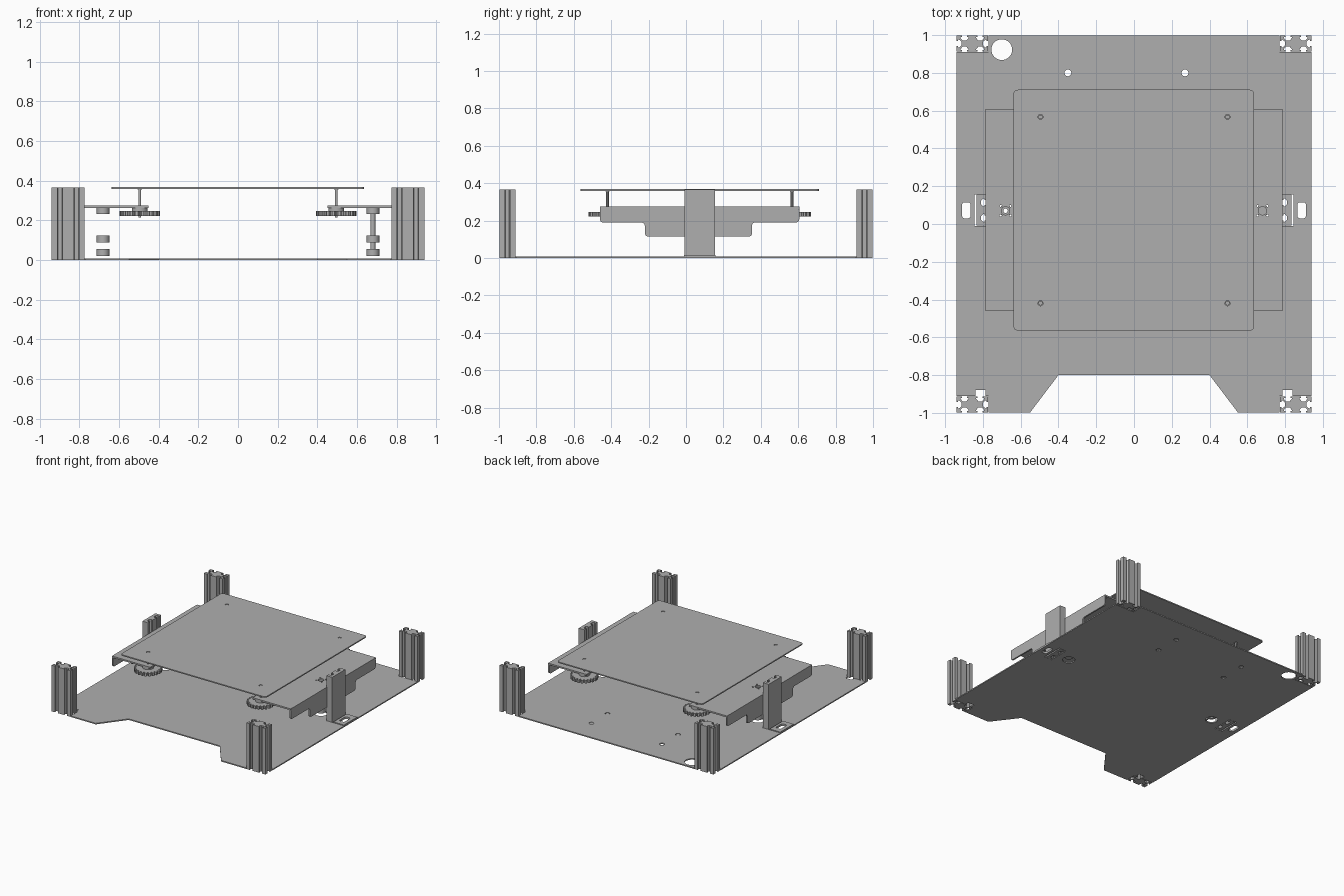
import bpy
from math import cos, sin, pi, radians
from mathutils import Matrix, Vector

old = bpy.data.objects.get("Cube")
if old:
    bpy.data.objects.remove(old, do_unlink=True)

GREY = (0.43, 0.43, 0.43, 1)
metal = bpy.data.materials.new("plain grey metal")
metal.use_nodes = True
metal.diffuse_color = GREY
metal.node_tree.nodes["Principled BSDF"].inputs["Base Color"].default_value = GREY


# Outline helpers
def circle(x, y, r, n=32):
    return [(x + r * cos(2 * pi * i / n), y + r * sin(2 * pi * i / n)) for i in range(n)]


def rect(x0, x1, y0, y1):
    return [(x0, y0), (x1, y0), (x1, y1), (x0, y1)]


def rounded(points, r, steps=5):
    out = []
    for i, p in enumerate(points):
        p = Vector(p)
        a = p + (Vector(points[i - 1]) - p).normalized() * r
        b = p + (Vector(points[(i + 1) % len(points)]) - p).normalized() * r
        for k in range(steps + 1):
            t = k / steps
            out.append(tuple(a * (1 - t) ** 2 + p * 2 * t * (1 - t) + b * t * t))
    return out


def slotted(cx, cy, w, d, slots):
    """Rectangle with T-slots; slot counts run bottom, right, top, left."""
    half = [(-.013, 0), (-.013, .008), (-.021, .008), (-.021, .013), (-.01, .026)]
    slot = half + [(-u, v) for u, v in reversed(half)]
    corners = rect(cx - w / 2, cx + w / 2, cy - d / 2, cy + d / 2)
    out = []
    for i, n in enumerate(slots):
        a, b = Vector(corners[i]), Vector(corners[(i + 1) % 4])
        along = (b - a).normalized()
        inward = Vector((-along.y, along.x))
        out.append(tuple(a))
        for k in range(n):
            mid = a.lerp(b, (k + .5) / n)
            out += [tuple(mid + along * u + inward * v) for u, v in slot]
    return out


def finish(ob):
    ob.data.materials.clear()
    ob.data.materials.append(metal)
    bpy.ops.object.select_all(action='DESELECT')
    ob.select_set(True)
    bpy.context.view_layer.objects.active = ob
    bpy.ops.object.shade_smooth_by_angle(angle=radians(30))


def extrude(name, loops, z0, z1, turn=Matrix()):
    """Solid slab from an outline followed by its holes."""
    curve = bpy.data.curves.new(name, 'CURVE')
    curve.dimensions = '2D'
    curve.fill_mode = 'BOTH'
    curve.extrude = (z1 - z0) / 2
    for loop in loops:
        spline = curve.splines.new('POLY')
        spline.points.add(len(loop) - 1)
        for pt, (x, y) in zip(spline.points, loop):
            pt.co = (x, y, 0, 1)
        spline.use_cyclic_u = True
    tmp = bpy.data.objects.new(name, curve)
    bpy.context.collection.objects.link(tmp)
    graph = bpy.context.evaluated_depsgraph_get()
    mesh = bpy.data.meshes.new_from_object(tmp.evaluated_get(graph))
    bpy.data.objects.remove(tmp, do_unlink=True)
    mesh.transform(turn @ Matrix.Translation((0, 0, (z0 + z1) / 2)))
    ob = bpy.data.objects.new(name, mesh)
    bpy.context.collection.objects.link(ob)
    finish(ob)


def rod(name, x, y, r, z0, z1, n=24):
    bpy.ops.mesh.primitive_cylinder_add(vertices=n, radius=r, depth=z1 - z0,
                                        location=(x, y, (z0 + z1) / 2))
    bpy.context.object.name = name
    finish(bpy.context.object)


# Base plate: notched corners, cable notches and a trapezoid cut in the front
right_half = [(.4, -.8), (.55, -.998), (.77, -.998), (.77, -.91), (.785, -.91),
              (.785, -.88), (.84, -.88), (.84, -.91), (.94, -.91), (.94, .91),
              (.77, .91), (.77, .998)]
base = right_half + [(-x, y) for x, y in reversed(right_half)]
holes = [circle(-.7, .923, .055)]
holes += [circle(x, y, .018) for x in (-.35, .27) for y in (.6, .8)]
for s in (-1, 1):
    holes.append(circle(s * .68, .07, .045))
    holes.append(rect(*sorted((s * .779, s * .925)), -.01, .157))
extrude("base_plate", [base] + holes, 0, .009)

# Heated bed with a screw hole at each corner
mounts = [(x, y) for x in (-.495, .495) for y in (-.42, .567)]
bed = rounded(rect(-.638, .636, -.564, .711), .025)
extrude("bed_plate", [bed] + [circle(x, y, .013) for x, y in mounts], .359, .368)

# Levelling screws and toothed thumb wheels under the bed
teeth = 22
for x, y in mounts:
    wheel = []
    for i in range(teeth):
        for r, off in ((.086, -.5), (.102, -.28), (.102, .28), (.086, .5)):
            a = 2 * pi * (i + off * .8) / teeth
            wheel.append((x + r * cos(a), y + r * sin(a)))
    extrude("thumb_wheel", [wheel], .222, .247)
    rod("wheel_hub", x, y, .04, .247, .264)
    rod("levelling_screw", x, y, .007, .215, .36, 12)
    rod("screw_head", x, y, .011, .356, .365, 12)

# Corner posts cut from double T-slot bar
for x in (-.856, .856):
    for y in (-.955, .955):
        extrude("corner_post", [slotted(x, y, .166, .085, (2, 1, 2, 1))], 0, .366)

# Local x, y, z become world y, z, x
to_side = Matrix(((0, 0, 1, 0), (1, 0, 0, 0), (0, 1, 0, 0), (0, 0, 0, 1)))
flange = rounded([(-.46, .275), (-.46, .19), (-.22, .19), (-.22, .115),
                  (.353, .115), (.353, .19), (.606, .19), (.606, .275)], .02)

for s in (-1, 1):
    # Bed carrier: flat arm, bent-down flange
    arm = rect(*sorted((s * .45, s * .785)), -.46, .608)
    bores = [circle(s * .68, .07, .022)]
    bores += [circle(s * .68 + .036 * cos(a), .07 + .036 * sin(a), .006, 12)
              for a in (pi / 4, 3 * pi / 4, 5 * pi / 4, 7 * pi / 4)]
    extrude("carrier_arm", [arm] + bores, .263, .275)
    extrude("carrier_flange", [flange], *sorted((s * .774, s * .786)), to_side)

    # Drive nut and split coupler
    ring = [circle(s * .68, .07, .032), circle(s * .68, .07, .012, 16)]
    extrude("drive_nut", ring, .233, .263)
    extrude("coupler_lower", ring, .022, .056)
    extrude("coupler_upper", ring, .09, .125)

    # Side tower with slots facing inward, and its low hollow foot
    slots = (0, 0, 0, 2) if s > 0 else (0, 2, 0, 0)
    extrude("side_tower", [slotted(s * .809, .073, .05, .164, slots)], 0, .366)
    foot = rect(*sorted((s * .845, s * .938)), -.01, .157)
    opening = rounded(rect(*sorted((s * .865, s * .91)), .03, .115), .015)
    extrude("tower_foot", [foot, opening], 0, .016)

# Drive screw on the left side
rod("drive_screw", .68, .07, .012, .022, .263, 12)
